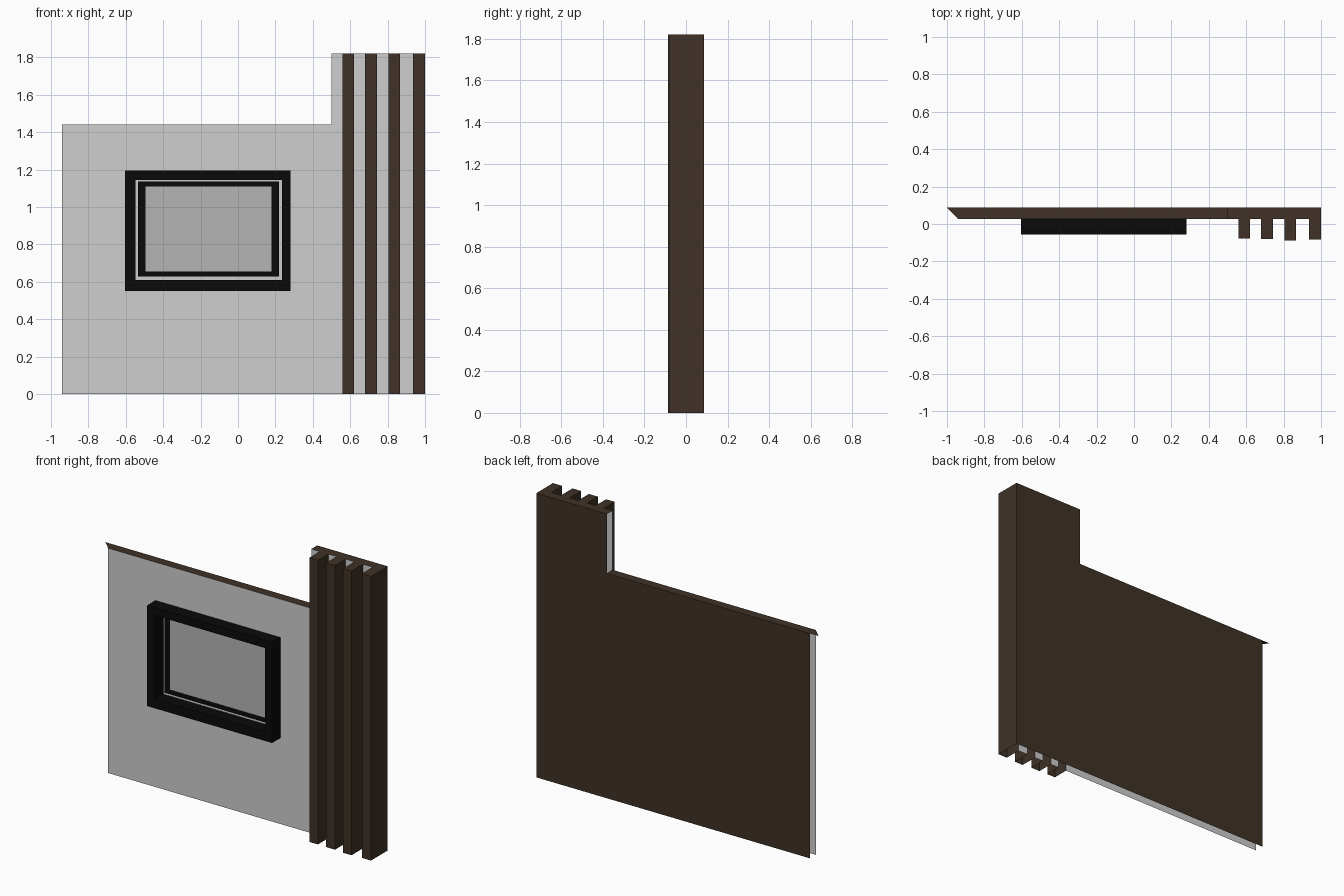
import bpy, bmesh

if "Cube" in bpy.data.objects:
    bpy.data.objects.remove(bpy.data.objects["Cube"])

def mat(name, r, g, b):
    m = bpy.data.materials.new(name)
    m.diffuse_color = (r, g, b, 1)
    m.use_nodes = True
    m.node_tree.nodes["Principled BSDF"].inputs["Base Color"].default_value = m.diffuse_color
    return m

BROWN = mat("dark_brown", 0.050, 0.031, 0.020)
WALL = mat("light_grey", 0.62, 0.62, 0.62)
PANEL = mat("mid_grey", 0.46, 0.46, 0.46)
BLACK = mat("black", 0.003, 0.003, 0.003)

def sheet(name, faces, material):
    """Object made of flat outward-facing polygons."""
    bm = bmesh.new()
    for f in faces:
        bm.faces.new([bm.verts.new(p) for p in f])
    bmesh.ops.remove_doubles(bm, verts=bm.verts, dist=1e-5)
    me = bpy.data.meshes.new(name)
    bm.to_mesh(me)
    bm.free()
    me.materials.append(material)
    ob = bpy.data.objects.new(name, me)
    bpy.context.collection.objects.link(ob)
    return ob

def front(x0, x1, z0, z1, y):
    return [(x0, y, z0), (x1, y, z0), (x1, y, z1), (x0, y, z1)]

def side(x, y0, y1, z0, z1, right=True):
    f = [(x, y0, z0), (x, y1, z0), (x, y1, z1), (x, y0, z1)]
    return f if right else f[::-1]

def top(x0, x1, y0, y1, z):
    return [(x0, y0, z), (x1, y0, z), (x1, y1, z), (x0, y1, z)]

def ring(name, outer, inner, y0, y1, material):
    """Rectangular frame between two (x0, x1, z0, z1) rectangles."""
    def corners(r, y):
        return [(r[0], y, r[2]), (r[1], y, r[2]), (r[1], y, r[3]), (r[0], y, r[3])]
    of, nf, ob, nb = corners(outer, y0), corners(inner, y0), corners(outer, y1), corners(inner, y1)
    faces = []
    for i in range(4):
        j = (i + 1) % 4
        faces += [[of[i], of[j], nf[j], nf[i]],      # front
                  [ob[i], ob[j], of[j], of[i]],      # outer edge
                  [nf[i], nf[j], nb[j], nb[i]]]      # inner edge
    return sheet(name, faces, material)

BACK, FACE = 0.087, 0.028
LOW, HIGH = 1.44, 1.82
LEFT, STEP, RIGHT = -0.94, 0.5, 1.0
ribs = [(0.56, 0.62, -0.077), (0.68, 0.743, -0.079),
        (0.805, 0.865, -0.087), (0.935, RIGHT, -0.082)]

# Grey front wall, with strips showing between the ribs
starts = [STEP] + [r[1] for r in ribs[:3]]
strips = [front(a, r[0], 0, HIGH, FACE) for a, r in zip(starts, ribs)]
sheet("front_wall", [front(LEFT, STEP, 0, LOW, FACE)] + strips, WALL)

# Brown back sheet
sheet("back_wall", [front(LEFT, STEP, 0, LOW, BACK)[::-1],
                    front(STEP, RIGHT, 0, HIGH, BACK)[::-1]], BROWN)

# Brown top caps (the low one ends in a mitred tip) and right end
sheet("top_cap", [[(LEFT, FACE, LOW), (STEP, FACE, LOW), (STEP, BACK, LOW), (-1, BACK, LOW)],
                  top(STEP, RIGHT, FACE, BACK, HIGH)], BROWN)
sheet("right_end", [side(RIGHT, FACE, BACK, 0, HIGH)], BROWN)

# Vertical ribs
for i, (x0, x1, y) in enumerate(ribs):
    sheet(f"rib_{i + 1}", [front(x0, x1, 0, HIGH, y),
                           side(x0, y, FACE, 0, HIGH, False),
                           side(x1, y, FACE, 0, HIGH),
                           top(x0, x1, y, FACE, HIGH)], BROWN)

# Window: deep outer frame, thin inner frame and pane
ring("outer_frame", (-0.605, 0.28, 0.55, 1.195), (-0.548, 0.235, 0.61, 1.145), -0.055, FACE, BLACK)
ring("inner_frame", (-0.534, 0.22, 0.627, 1.135), (-0.495, 0.18, 0.655, 1.11), 0.018, FACE, BLACK)
sheet("window_pane", [front(-0.495, 0.18, 0.655, 1.11, 0.020)], PANEL)
